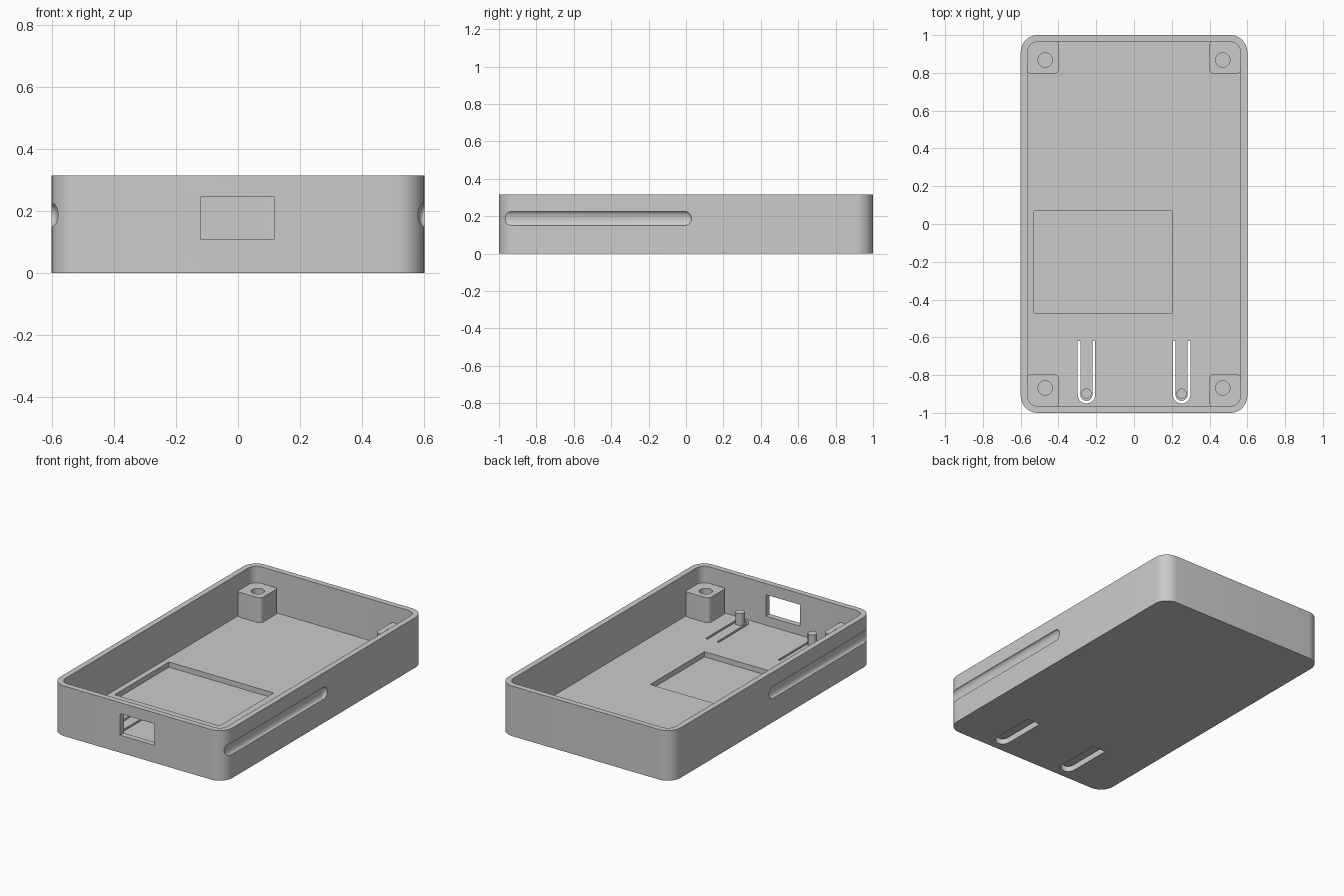
import bpy
import bmesh
from math import cos, sin, pi
from mathutils import Matrix

old = bpy.data.objects.get("Cube")
if old:
    bpy.data.objects.remove(old, do_unlink=True)

WIDTH, LENGTH, HEIGHT = 1.2, 2.0, 0.315
WALL, FLOOR, RADIUS = 0.036, 0.053, 0.09
BOSS_TOP = 0.21

grey = bpy.data.materials.new("light grey plastic")
grey.use_nodes = True
grey.diffuse_color = (0.6, 0.6, 0.6, 1)
grey.node_tree.nodes["Principled BSDF"].inputs["Base Color"].default_value = (0.6, 0.6, 0.6, 1)


def make_object(name, bm):
    bmesh.ops.recalc_face_normals(bm, faces=bm.faces)
    mesh = bpy.data.meshes.new(name)
    bm.to_mesh(mesh)
    bm.free()
    mesh.materials.append(grey)
    obj = bpy.data.objects.new(name, mesh)
    bpy.context.collection.objects.link(obj)
    return obj


def arc(cx, cy, r, start, end, steps=10):
    angles = [start + (end - start) * i / steps for i in range(steps + 1)]
    return [(cx + r * cos(a), cy + r * sin(a)) for a in angles]


def rounded_rect(x0, x1, y0, y1, r):
    centres = [(x1 - r, y1 - r), (x0 + r, y1 - r), (x0 + r, y0 + r), (x1 - r, y0 + r)]
    return [p for i, (cx, cy) in enumerate(centres)
            for p in arc(cx, cy, r, i * pi / 2, (i + 1) * pi / 2)]


def prism(name, outline, z0, z1):
    bm = bmesh.new()
    base = bm.faces.new([bm.verts.new((x, y, z0)) for x, y in outline])
    top = bmesh.ops.extrude_face_region(bm, geom=[base])["geom"]
    bmesh.ops.translate(bm, vec=(0, 0, z1 - z0),
                        verts=[v for v in top if isinstance(v, bmesh.types.BMVert)])
    return make_object(name, bm)


def box(name, x0, x1, y0, y1, z0, z1):
    return prism(name, [(x0, y0), (x1, y0), (x1, y1), (x0, y1)], z0, z1)


def activate(obj):
    bpy.ops.object.select_all(action='DESELECT')
    obj.select_set(True)
    bpy.context.view_layer.objects.active = obj


def cut(obj, cutter):
    activate(obj)
    mod = obj.modifiers.new("cut", 'BOOLEAN')
    mod.operation = 'DIFFERENCE'
    mod.solver = 'EXACT'
    mod.object = cutter
    bpy.ops.object.modifier_apply(modifier=mod.name)
    bpy.data.objects.remove(cutter, do_unlink=True)


def smooth(obj):
    activate(obj)
    bpy.ops.object.shade_smooth_by_angle(angle=pi / 6)


# Open tray with rounded corners
hx, hy = WIDTH / 2, LENGTH / 2
tray = prism("case_tray", rounded_rect(-hx, hx, -hy, hy, RADIUS), 0, HEIGHT)
ix, iy = hx - WALL, hy - WALL
cut(tray, prism("cavity", rounded_rect(-ix, ix, -iy, iy, RADIUS - WALL), FLOOR, 0.5))

# Shallow pocket in the floor and port opening in the front wall
cut(tray, box("pocket", -0.53, 0.2, -0.47, 0.07, 0.02, 0.1))
cut(tray, box("port", -0.12, 0.117, -1.1, -0.9, 0.11, 0.245))


# Side grip grooves: elliptical bars with one domed end
def groove_cutter(x):
    y_end, half = 0.03, 0.0375
    bm = bmesh.new()
    rings = [(-1.1, 1.0)]
    rings += [(y_end - half + half * sin(a), cos(a)) for a in [i * pi / 18 for i in range(9)]]
    loops = [[bm.verts.new((x + 0.02 * s * cos(a), y, 0.1875 + half * s * sin(a)))
              for a in [2 * pi * i / 32 for i in range(32)]] for y, s in rings]
    for a, b in zip(loops, loops[1:]):
        for i in range(32):
            j = (i + 1) % 32
            bm.faces.new((a[i], a[j], b[j], b[i]))
    bm.faces.new(loops[0])
    bm.faces.new(loops[-1])
    return make_object("groove", bm)


for side in (-1, 1):
    cut(tray, groove_cutter(side * hx))

# Flexible button tongues: thinned from below and freed by a U-shaped slot
TONGUE_X, TONGUE_Y, ROOT_Y = 0.252, -0.904, -0.62
OUTER, INNER = 0.046, 0.032
for side in (-1, 1):
    x = side * TONGUE_X
    outer = arc(x, TONGUE_Y, OUTER, pi, 2 * pi, 16)
    inner = arc(x, TONGUE_Y, INNER, 2 * pi, pi, 16)
    ends = [(x + OUTER, ROOT_Y), (x + INNER, ROOT_Y)]
    tips = [(x - INNER, ROOT_Y), (x - OUTER, ROOT_Y)]
    cut(tray, prism("slot", outer + ends + inner + tips, -0.1, 0.1))
    cut(tray, prism("relief", outer + [ends[0], tips[1]], -0.1, 0.026))
smooth(tray)

# Button pins standing on the tongues
for side, label in ((1, "left"), (-1, "right")):
    pin = prism("button_pin_" + label,
                arc(side * TONGUE_X, -0.898, 0.027, 0, 2 * pi * 23 / 24, 23), 0.04, 0.127)
    smooth(pin)

# Corner screw bosses with blind holes
for sx, x_name in ((1, "left"), (-1, "right")):
    for sy, y_name in ((1, "back"), (-1, "front")):
        xs = sorted((sx * 0.398, sx * 0.569))
        ys = sorted((sy * 0.796, sy * 0.969))
        boss = prism(f"screw_boss_{y_name}_{x_name}",
                     rounded_rect(*xs, *ys, 0.025), FLOOR - 0.01, BOSS_TOP)
        cut(boss, prism("hole", arc(sx * 0.47, sy * 0.868, 0.038, 0, 2 * pi * 31 / 32, 31),
                        FLOOR, 0.3))
        smooth(boss)
